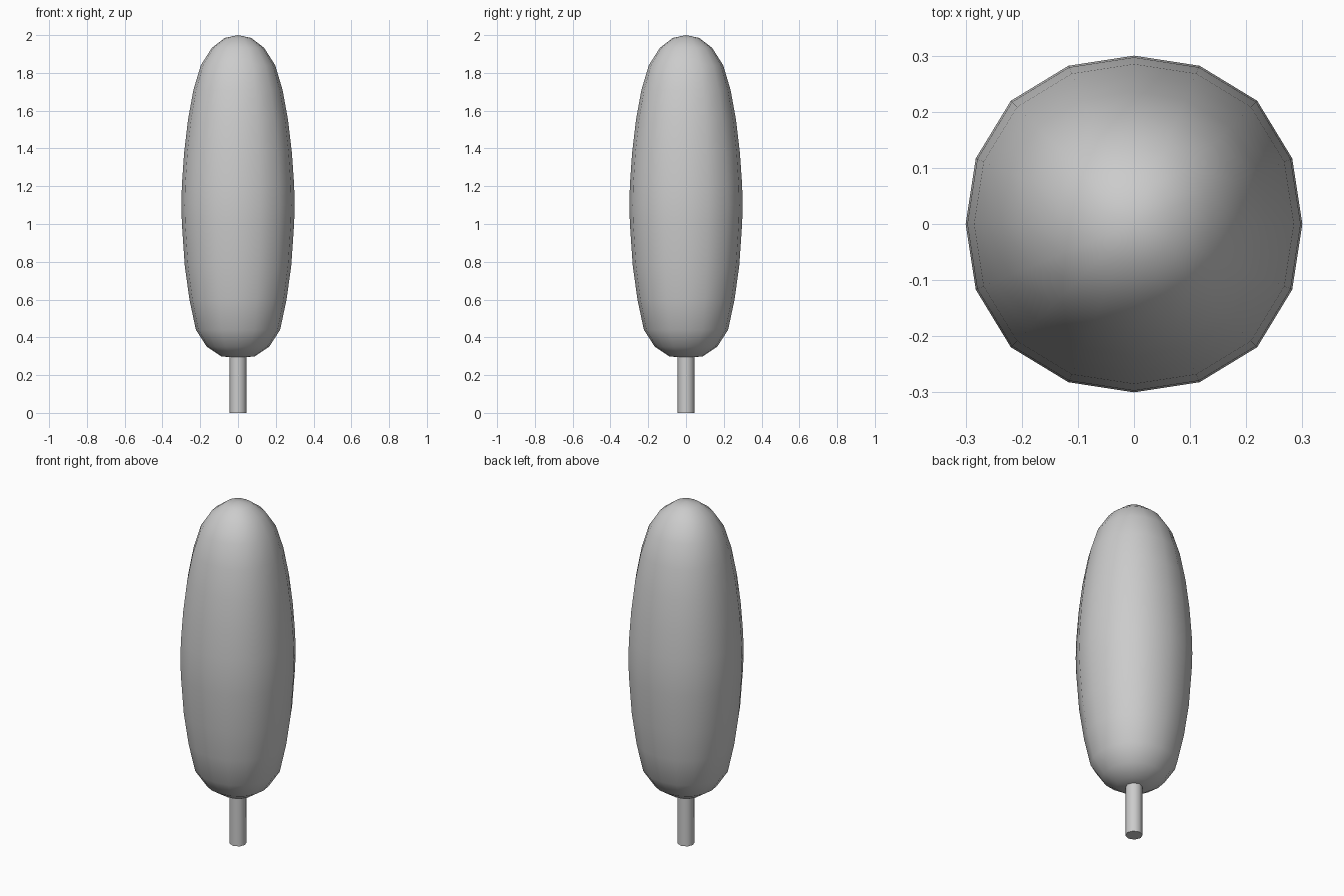
import bpy, math

if "Cube" in bpy.data.objects:
    bpy.data.objects.remove(bpy.data.objects["Cube"])


def lathe(name, profile, sides, square=0.0, phase=0.0):
    """Revolve (radius, z) points; square bulges the diagonals slightly."""
    verts, faces, rings = [], [], []
    for r, z in profile:
        ring = []
        for i in range(sides if r > 0 else 1):
            a = math.tau * (i + phase) / sides
            rr = r * (1 + square * math.sin(2 * a) ** 2)
            ring.append(len(verts))
            verts.append((rr * math.cos(a), rr * math.sin(a), z))
        rings.append(ring)
    for lo, hi in zip(rings, rings[1:]):
        for i in range(sides):
            j = (i + 1) % sides
            if len(lo) == 1:
                faces.append((lo[0], hi[j], hi[i]))
            elif len(hi) == 1:
                faces.append((lo[i], lo[j], hi[0]))
            else:
                faces.append((lo[i], lo[j], hi[j], hi[i]))
    mesh = bpy.data.meshes.new(name)
    mesh.from_pydata(verts, [], faces)
    mesh.update()
    obj = bpy.data.objects.new(name, mesh)
    bpy.context.collection.objects.link(obj)
    return obj


# Rounded elongated foliage
foliage = lathe("foliage", [
    (0, 0.29), (0.09, 0.30), (0.165, 0.35), (0.223, 0.44), (0.257, 0.60),
    (0.282, 0.78), (0.297, 1.00), (0.3, 1.10), (0.297, 1.21), (0.285, 1.38),
    (0.265, 1.55), (0.236, 1.71), (0.197, 1.84), (0.138, 1.933),
    (0.07, 1.985), (0, 2.0)], 16, square=0.035)
foliage.data.shade_smooth()

# Trunk, running up into the foliage
trunk = lathe("trunk", [(0, 0), (0.046, 0), (0.046, 0.34), (0, 0.34)], 8)
bpy.context.view_layer.objects.active = trunk
trunk.select_set(True)
bpy.ops.object.shade_smooth_by_angle(angle=math.radians(50))
